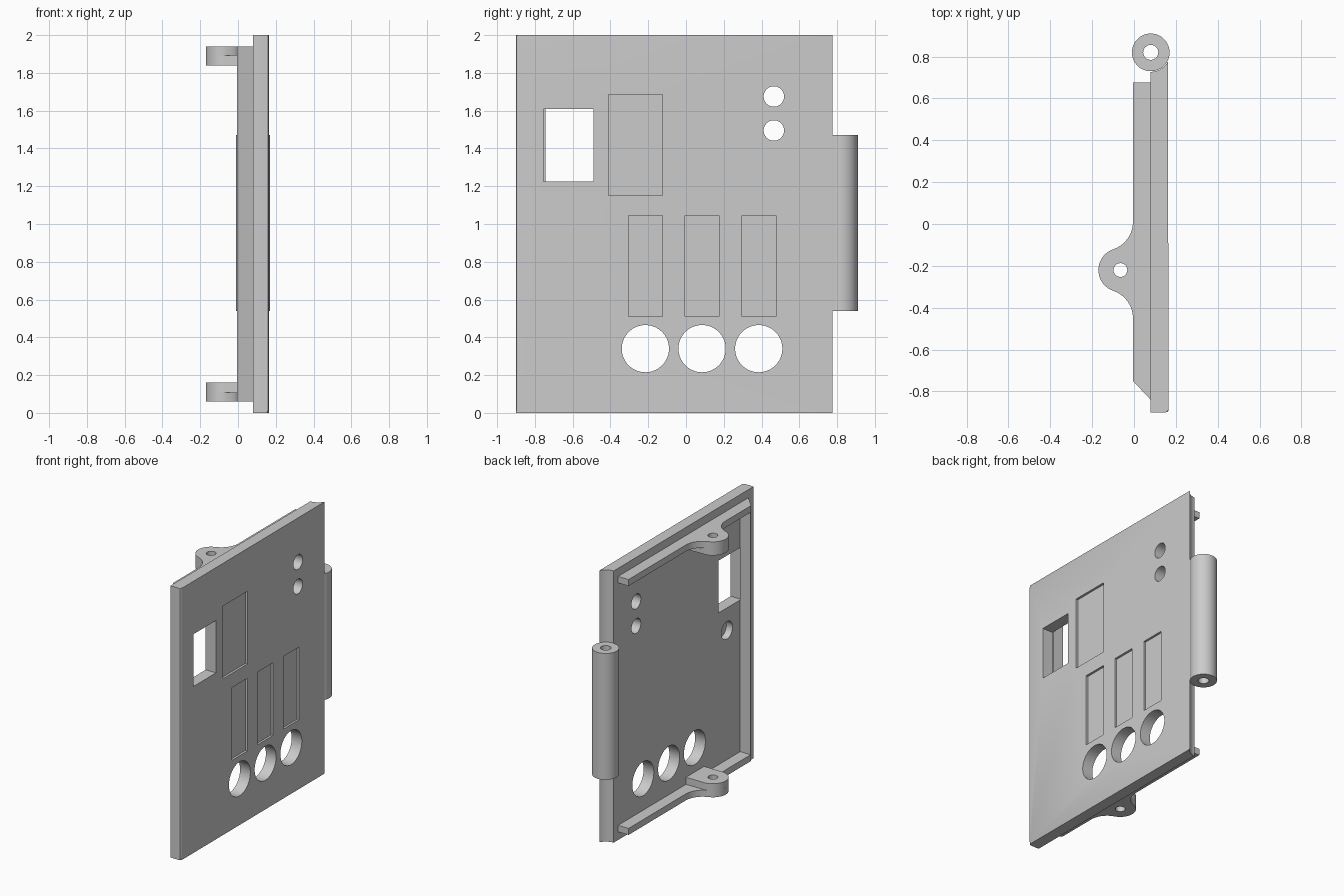
import bpy, bmesh
from math import cos, sin, pi, atan2, radians
from mathutils import Vector

cube = bpy.data.objects.get("Cube")
if cube:
    bpy.data.objects.remove(cube, do_unlink=True)

grey = bpy.data.materials.new("plain grey")
grey.use_nodes = True
grey.diffuse_color = (0.6, 0.6, 0.6, 1)
grey.node_tree.nodes["Principled BSDF"].inputs["Base Color"].default_value = (0.6, 0.6, 0.6, 1)

BACK, FACE, RAIL = 0.08, 0.165, -0.005   # x of panel back, panel face, rail top


def arc(cx, cy, r, a0, a1, n):
    return [(cx + r * cos(a0 + (a1 - a0) * i / n), cy + r * sin(a0 + (a1 - a0) * i / n))
            for i in range(n + 1)]


def circle(cx, cy, r, n=48):
    return arc(cx, cy, r, 0, 2 * pi, n)[:-1]


def rect(a0, a1, b0, b1):
    return [(a0, b0), (a1, b0), (a1, b1), (a0, b1)]


def prism(name, outline, lo, hi, axis="z"):
    """Extrude an (x, y) outline along z, or a (y, z) outline along x."""
    bm = bmesh.new()
    place = (lambda p: (p[0], p[1], lo)) if axis == "z" else (lambda p: (lo, p[0], p[1]))
    step = Vector((0, 0, hi - lo)) if axis == "z" else Vector((hi - lo, 0, 0))
    face = bm.faces.new([bm.verts.new(place(p)) for p in outline])
    top = bmesh.ops.extrude_face_region(bm, geom=[face])["geom"]
    bmesh.ops.translate(bm, vec=step, verts=[v for v in top if isinstance(v, bmesh.types.BMVert)])
    bmesh.ops.recalc_face_normals(bm, faces=bm.faces)
    mesh = bpy.data.meshes.new(name)
    bm.to_mesh(mesh)
    bm.free()
    mesh.materials.append(grey)
    obj = bpy.data.objects.new(name, mesh)
    bpy.context.collection.objects.link(obj)
    return obj


def activate(obj):
    bpy.ops.object.select_all(action="DESELECT")
    obj.select_set(True)
    bpy.context.view_layer.objects.active = obj


def boolean(obj, others, operation="DIFFERENCE"):
    activate(obj)
    for other in others:
        other.hide_render = True
        mod = obj.modifiers.new("boolean", "BOOLEAN")
        mod.operation, mod.solver, mod.object = operation, "EXACT", other
        bpy.ops.object.modifier_apply(modifier=mod.name)
        bpy.data.objects.remove(other, do_unlink=True)


def smooth(obj):
    activate(obj)
    bpy.ops.object.shade_smooth_by_angle(angle=radians(30))


# Panel, with its hinge edge hollowed around the barrel
HINGE = (BACK, 0.82)
end = atan2(0.775 - HINGE[1], FACE - HINGE[0])
panel = prism("panel", [(BACK, -0.9), (FACE, -0.9)] + arc(*HINGE, 0.093, end, -pi / 2, 12), 0, 2)

# Window and three large round openings
cutters = [prism("window_cutter", rect(-0.755, -0.49, 1.225, 1.61), 0, 0.3, "x")]
for i in range(3):
    cutters.append(prism("opening_cutter", circle(-0.215 + 0.3 * i, 0.34, 0.125, 64), 0, 0.3, "x"))
boolean(panel, cutters)

# Softened rims on the outer face
bm = bmesh.new()
bm.from_mesh(panel.data)
rims = [e for e in bm.edges
        if all(abs(v.co.x - FACE) < 1e-4 for v in e.verts)
        and not all(v.co.y > 0.77 for v in e.verts)
        and len(e.link_faces) == 2 and e.calc_face_angle() > 0.5]
bmesh.ops.bevel(bm, geom=rims, offset=0.013, segments=3, profile=0.5, affect="EDGES")
bm.to_mesh(panel.data)
bm.free()

# Small holes, shallow label recesses and the blind socket on the back
cutters = [prism("hole_cutter", circle(0.465, z, 0.054), 0, 0.3, "x") for z in (1.495, 1.675)]
labels = [(-0.41, -0.125, 1.15, 1.685)]
labels += [(y, y + 0.18, 0.51, 1.045) for y in (-0.305, -0.005, 0.297)]
cutters += [prism("label_cutter", rect(*b), FACE - 0.018, 0.3, "x") for b in labels]
cutters.append(prism("socket_cutter", circle(-0.59, 1.06, 0.065), 0, BACK + 0.05, "x"))
boolean(panel, cutters)
smooth(panel)

# Hinge barrel
barrel = prism("hinge_barrel", circle(*HINGE, 0.09, 64), 0.54, 1.47)
boolean(barrel, [prism("bore_cutter", circle(*HINGE, 0.036), 0, 2)])
smooth(barrel)

# Upright lip along the front edge, bevelled on its outer side
prism("front_lip", [(BACK, -0.84), (BACK, -0.745), (RAIL, -0.745), (RAIL, -0.75)], 0.06, 1.94)

# Top and bottom rails, each with a flared lug and a thicker boss
LX, LY, LR, FR = -0.065, -0.22, 0.105, 0.138
lean = atan2(0.23, RAIL - FR - LX)
flare = arc(RAIL - FR, LY + 0.23, FR, 0, lean - pi, 10)
nose = arc(LX, LY, LR, lean, 2 * pi - lean, 24)
lower = [(x, 2 * LY - y) for x, y in reversed(flare)]
rail_outline = ([(BACK, -0.84), (BACK, 0.675), (RAIL, 0.675)] + flare + nose[1:-1]
                + lower + [(RAIL, -0.75)])
boss_outline = arc(LX, LY, LR, pi / 2, 3 * pi / 2, 24) + [(BACK, LY - LR), (BACK, LY + LR)]

for side, rail_z, boss_z in (("bottom", (0.06, 0.108), (0.062, 0.16)),
                             ("top", (1.892, 1.94), (1.84, 1.938))):
    for name, outline, z in (("rail", rail_outline, rail_z), ("lug_boss", boss_outline, boss_z)):
        part = prism(f"{side}_{name}", outline, *z)
        boolean(part, [prism("pin_cutter", circle(LX, LY, 0.033, 32), -0.1, 2.1)])
        smooth(part)
